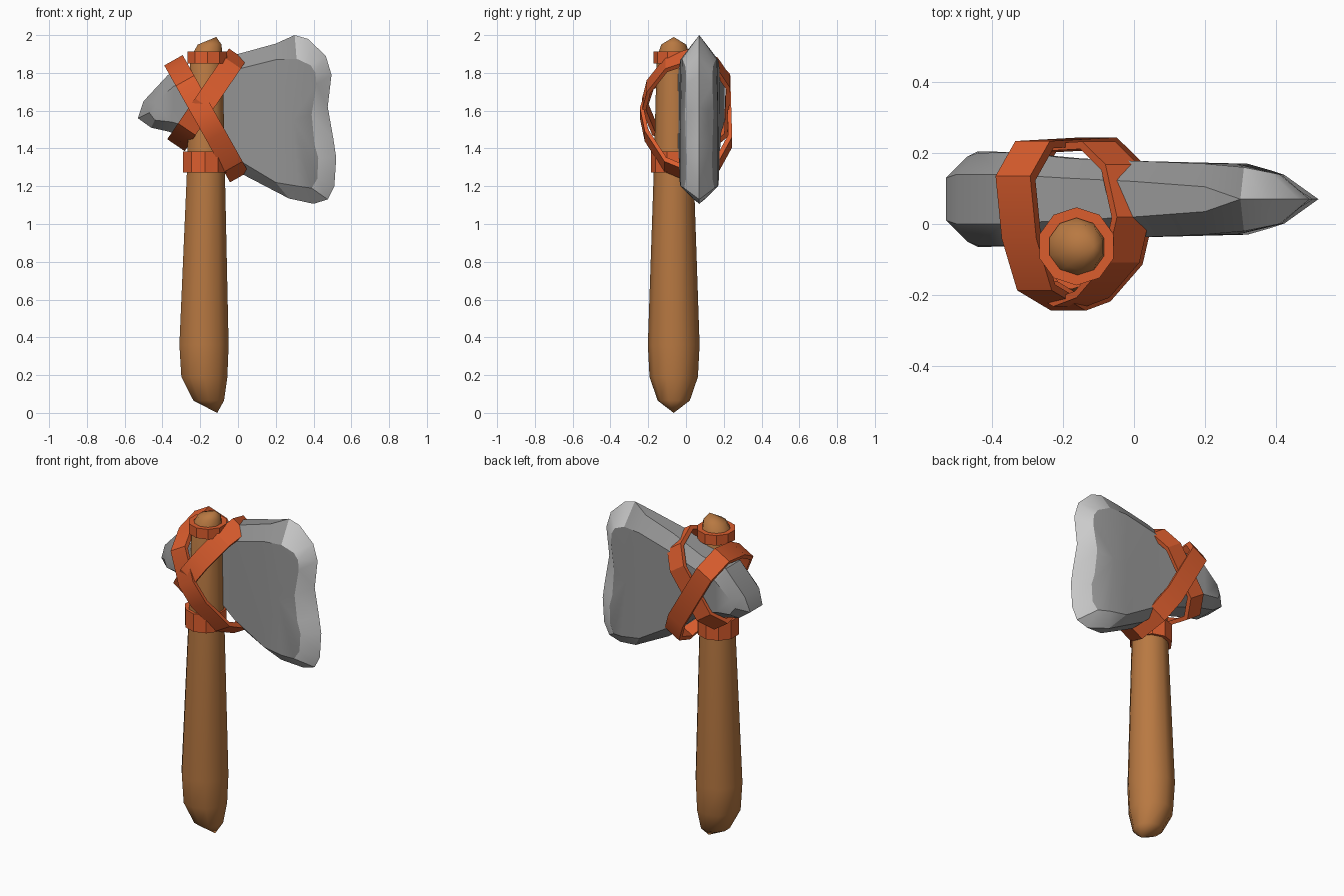
import bpy, bmesh, math
from mathutils import Vector

if "Cube" in bpy.data.objects:
    bpy.data.objects.remove(bpy.data.objects["Cube"])


def material(name, rgb):
    m = bpy.data.materials.new(name)
    m.diffuse_color = (*rgb, 1)
    m.use_nodes = True
    m.node_tree.nodes["Principled BSDF"].inputs["Base Color"].default_value = m.diffuse_color
    return m


WOOD = material("brown wood", (0.48, 0.19, 0.054))
LEATHER = material("orange leather", (0.71, 0.11, 0.027))
STONE = material("grey stone", (0.30, 0.30, 0.30))
EDGE = material("pale sharpened stone", (0.60, 0.60, 0.60))


def finish(bm, name, mats, angle=30):
    bmesh.ops.remove_doubles(bm, verts=bm.verts, dist=0.001)
    bmesh.ops.recalc_face_normals(bm, faces=bm.faces)
    me = bpy.data.meshes.new(name)
    bm.to_mesh(me)
    bm.free()
    for m in mats:
        me.materials.append(m)
    ob = bpy.data.objects.new(name, me)
    bpy.context.collection.objects.link(ob)
    bpy.ops.object.select_all(action='DESELECT')
    ob.select_set(True)
    bpy.context.view_layer.objects.active = ob
    bpy.ops.object.shade_smooth_by_angle(angle=math.radians(angle))
    return ob


def bridge(bm, rings, close=False):
    """Skin consecutive closed rings of vertices."""
    pairs = list(zip(rings, rings[1:])) + ([(rings[-1], rings[0])] if close else [])
    for a, b in pairs:
        n = len(a)
        for i in range(n):
            j = (i + 1) % n
            bm.faces.new((a[i], a[j], b[j], b[i]))


def circle(bm, x, y, z, r, n=10):
    return [bm.verts.new((x + r * math.cos(2 * math.pi * (k + .5) / n),
                          y + r * math.sin(2 * math.pi * (k + .5) / n), z)) for k in range(n)]


# Handle: tapered round shaft with off-centre pointed ends (x, z, radius)
bm = bmesh.new()
shaft = [(-0.155, 0.065, 0.085), (-0.178, 0.19, 0.128), (-0.18, 0.36, 0.137),
         (-0.17, 1.27, 0.106), (-0.167, 1.88, 0.09), (-0.15, 1.95, 0.066)]
rings = [circle(bm, x, -0.065, z, r) for x, z, r in shaft]
bridge(bm, rings)
for ring, tip in ((rings[0], (-0.11, -0.065, 0.0)), (rings[-1], (-0.115, -0.065, 1.99))):
    v = bm.verts.new(tip)
    for i in range(10):
        bm.faces.new((ring[i], ring[(i + 1) % 10], v))
finish(bm, "handle", [WOOD], 45)

# Leather collars around the shaft
for name, x, z0, z1, ri, ro in (("upper_collar", -0.162, 1.85, 1.912, 0.08, 0.11),
                                ("lower_collar", -0.176, 1.272, 1.383, 0.09, 0.121)):
    bm = bmesh.new()
    bridge(bm, [circle(bm, x, -0.063, z, r) for z, r in
                ((z0, ri), (z0, ro), (z1, ro), (z1, ri))], close=True)
    finish(bm, name, [LEATHER])

# Crossed straps: flat bands following a tilted loop (position along tilt, y)
LOOP = [(-1, 0.13), (-0.68, 0.225), (0.4, 0.235), (0.8, 0.17), (1, 0.02), (0.82, -0.11),
        (0.3, -0.21), (-0.1, -0.235), (-0.65, -0.18), (-0.9, -0.04)]


def strap(name, p, q, grow):
    p, q = Vector((p[0], 0, p[1])), Vector((q[0], 0, q[1]))
    mid, half = (p + q) / 2, (q - p) / 2
    side = half.normalized().cross(Vector((0, 1, 0))) * 0.056
    bm = bmesh.new()
    sections = []
    for t, y in LOOP:
        ring = []
        for s, w in ((grow, -1), (grow, 1), (grow - 0.09, 1), (grow - 0.09, -1)):
            ring.append(bm.verts.new(mid + half * t * s + Vector((0, y * s, 0)) + side * w))
        sections.append(ring)
    bridge(bm, sections, close=True)
    finish(bm, name, [LEATHER])


strap("falling_strap", (-0.335, 1.855), (0.0, 1.26), 1.04)
strap("rising_strap", (-0.33, 1.415), (0.0, 1.90), 0.99)

# Stone head outline: rim x, z / face x, z / rim half thickness, face half thickness
HEAD = [
    (-0.50, 1.65, -0.44, 1.64, .07, .13), (-0.37, 1.79, -0.34, 1.73, .07, .133),
    (-0.20, 1.82, -0.18, 1.76, .06, .115), (0.0, 1.90, 0.0, 1.82, .05, .108),
    (0.20, 1.955, 0.20, 1.87, .035, .10),
    (0.30, 2.0, 0.31, 1.875, 0, .09), (0.37, 1.98, 0.385, 1.84, 0, .075),
    (0.465, 1.89, 0.41, 1.80, 0, .07), (0.495, 1.79, 0.415, 1.74, 0, .07),
    (0.475, 1.62, 0.39, 1.58, 0, .075), (0.505, 1.45, 0.405, 1.42, 0, .07),
    (0.52, 1.35, 0.425, 1.35, 0, .068), (0.51, 1.20, 0.42, 1.24, 0, .07),
    (0.475, 1.13, 0.39, 1.19, 0, .08), (0.40, 1.107, 0.32, 1.20, 0, .10),
    (0.27, 1.135, 0.20, 1.22, .035, .103), (0.03, 1.26, 0.0, 1.34, .05, .108),
    (-0.15, 1.42, -0.15, 1.48, .06, .115), (-0.37, 1.49, -0.35, 1.54, .07, .133),
    (-0.46, 1.51, -0.44, 1.55, .07, .135), (-0.53, 1.56, -0.47, 1.59, .06, .12)]
bm = bmesh.new()
Y = 0.07
n = len(HEAD)
face_f, rim_f, rim_b, face_b = [
    [bm.verts.new((h[c], Y + s * h[t], h[c + 1])) for h in HEAD]
    for c, t, s in ((2, 5, -1), (0, 4, -1), (0, 4, 1), (2, 5, 1))]
for ring, rim in ((face_f, rim_f), (face_b, rim_b)):
    for i in range(n):
        j = (i + 1) % n
        f = bm.faces.new((ring[i], ring[j], rim[j], rim[i]))
        f.material_index = 1 if 5 <= i <= 14 else 0    # sharpened blade bevel
    for i in range(4):                                 # broad cheeks, column by column
        bm.faces.new((ring[i], ring[i + 1], ring[18 - i], ring[19 - i]))
    bm.faces.new((ring[0], ring[19], ring[20]))
    hub = bm.verts.new((0.29, Y + math.copysign(0.1, ring[0].co.y - Y), 1.55))
    fan = ring[4:16]
    for a, b in zip(fan, fan[1:] + fan[:1]):
        bm.faces.new((a, b, hub))
for i in range(n):                                     # blunt rim, closed at the blade
    j = (i + 1) % n
    if HEAD[i][4] or HEAD[j][4]:
        bm.faces.new((rim_f[i], rim_f[j], rim_b[j], rim_b[i]))
finish(bm, "stone_axe_head", [STONE, EDGE], 25)
